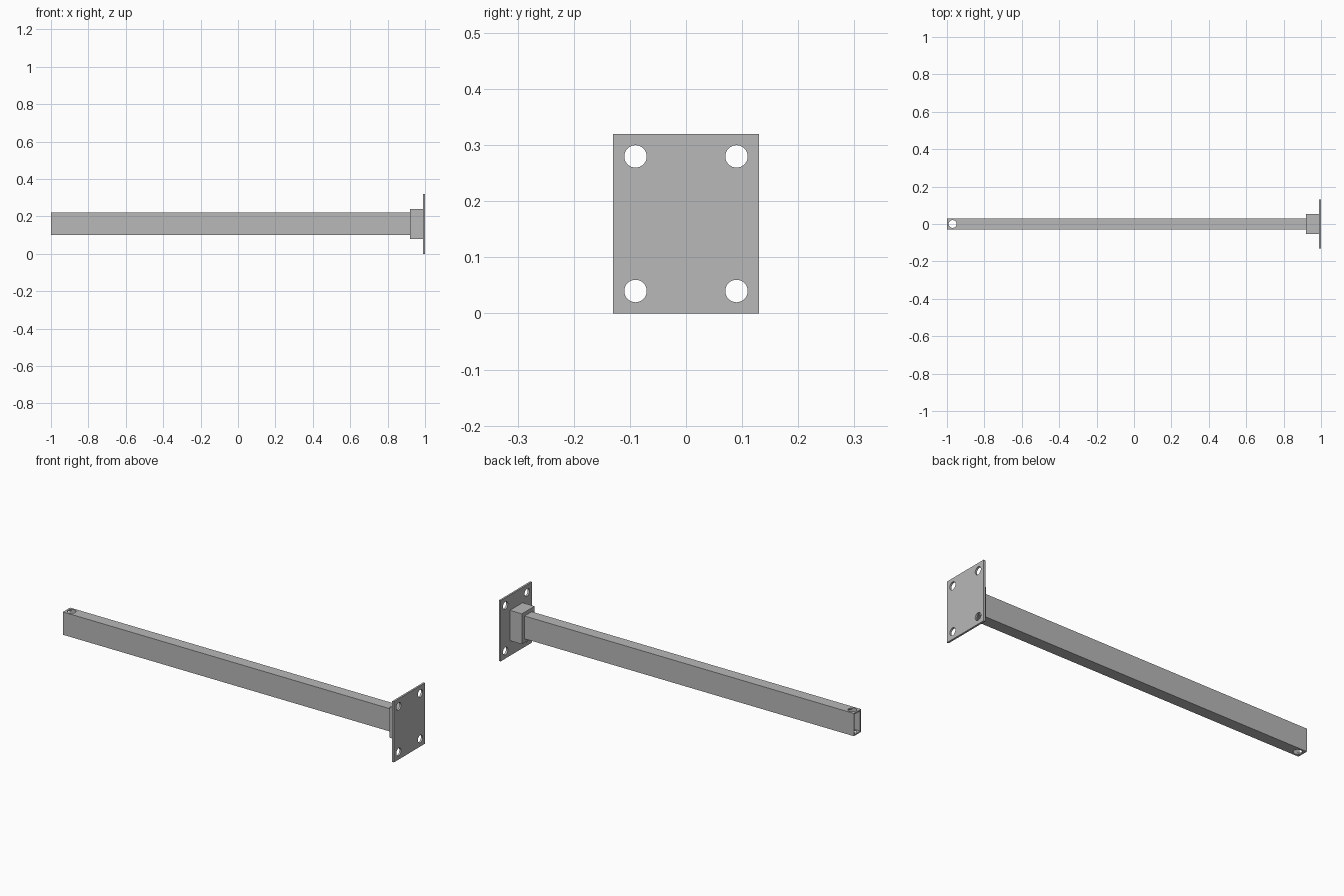
import bpy, bmesh
from mathutils import Matrix, Vector

if "Cube" in bpy.data.objects:
    bpy.data.objects.remove(bpy.data.objects["Cube"])

steel = bpy.data.materials.new("grey_steel")
steel.use_nodes = True
GREY = (0.48, 0.48, 0.48, 1)
steel.diffuse_color = GREY
steel.node_tree.nodes["Principled BSDF"].inputs["Base Color"].default_value = GREY

MID_Z = 0.16


def finish(name, bm):
    mesh = bpy.data.meshes.new(name)
    bm.to_mesh(mesh)
    bm.free()
    mesh.materials.append(steel)
    obj = bpy.data.objects.new(name, mesh)
    bpy.context.collection.objects.link(obj)
    return obj


def box(name, x0, x1, width, height):
    """Box along x, centred on the beam axis."""
    bm = bmesh.new()
    place = Matrix.Translation(((x0 + x1) / 2, 0, MID_Z))
    bmesh.ops.create_cube(bm, size=1, matrix=place @ Matrix.Diagonal((x1 - x0, width, height, 1)))
    return finish(name, bm)


def rod(centre, axis, radius, length):
    """Round cutter along the given axis."""
    bm = bmesh.new()
    turn = Vector((0, 0, 1)).rotation_difference(Vector(axis)).to_matrix().to_4x4()
    bmesh.ops.create_cone(bm, cap_ends=True, segments=32, radius1=radius, radius2=radius,
                          depth=length, matrix=Matrix.Translation(centre) @ turn)
    return finish("cutter", bm)


def cut(obj, cutter):
    """Subtract the cutter, then discard it."""
    mod = obj.modifiers.new("cut", "BOOLEAN")
    mod.operation, mod.solver, mod.object = "DIFFERENCE", "EXACT", cutter
    bpy.context.view_layer.objects.active = obj
    bpy.ops.object.modifier_apply(modifier=mod.name)
    bpy.data.objects.remove(cutter)


# Hollow rectangular tube, open at its free end, with a vertical pin hole
tube = box("beam_tube", -1, 0.93, 0.06, 0.12)
wall = 0.007
cut(tube, box("cutter", -1.1, 0.925, 0.06 - 2 * wall, 0.12 - 2 * wall))
cut(tube, rod((-0.97, 0, MID_Z), (0, 0, 1), 0.021, 0.3))

# Block joining the tube to the plate
collar = box("mounting_block", 0.92, 0.992, 0.105, 0.16)

# Wall plate with four bolt holes
plate = box("wall_plate", 0.99, 1, 0.26, 0.32)
for y in (-0.09, 0.09):
    for dz in (-0.12, 0.12):
        cut(plate, rod((0.995, y, MID_Z + dz), (1, 0, 0), 0.02, 0.1))

# Smooth hole walls, keep box edges crisp
bpy.ops.object.select_all(action="DESELECT")
for obj in (tube, collar, plate):
    obj.select_set(True)
bpy.context.view_layer.objects.active = tube
bpy.ops.object.shade_smooth_by_angle()
